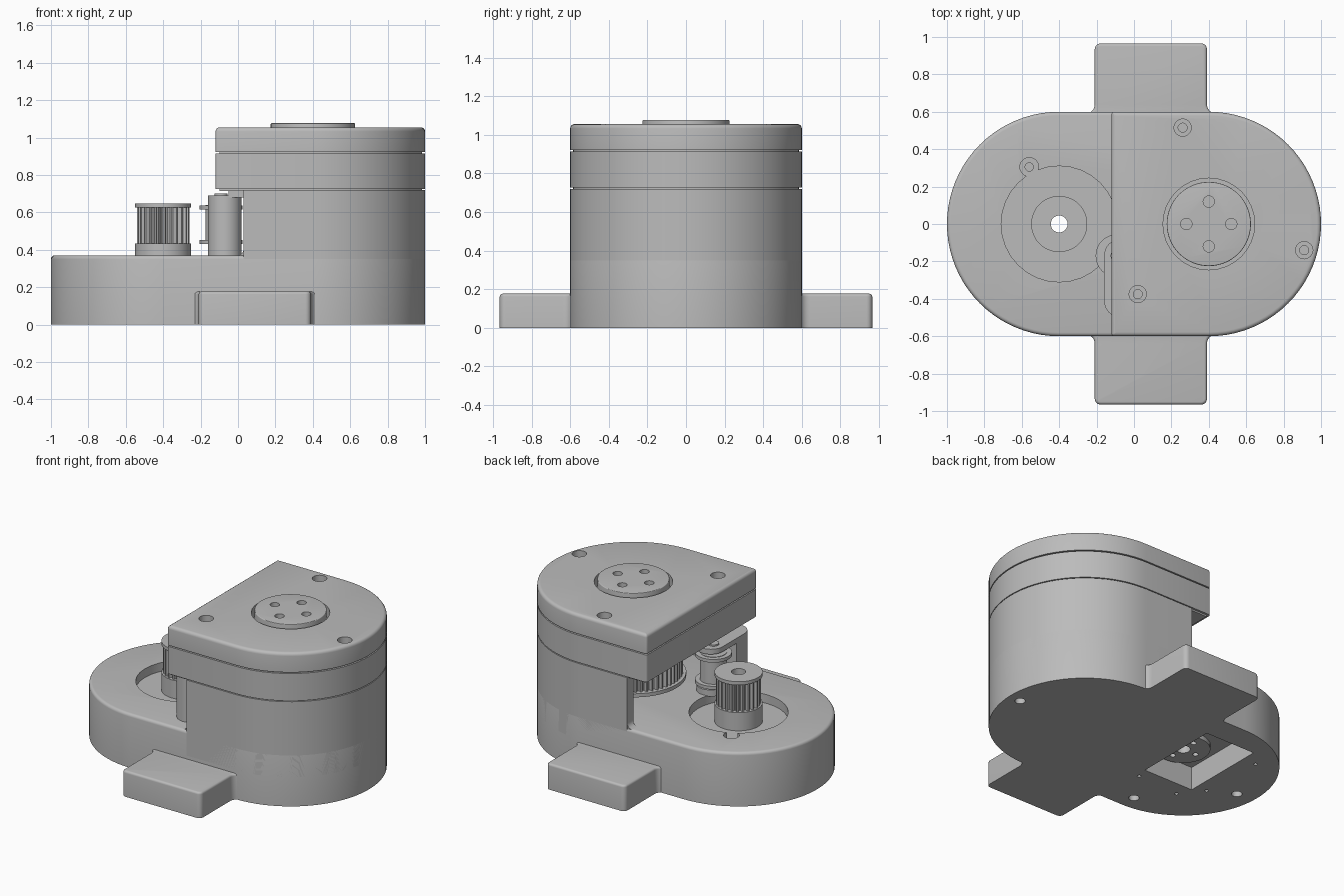
import bpy, bmesh, math
from math import cos, sin, pi

cube = bpy.data.objects.get("Cube")
if cube:
    bpy.data.objects.remove(cube, do_unlink=True)

grey = bpy.data.materials.new("plain grey")
grey.use_nodes = True
COLOR = (0.5, 0.5, 0.5, 1)
grey.diffuse_color = COLOR
grey.node_tree.nodes["Principled BSDF"].inputs["Base Color"].default_value = COLOR


def activate(obj):
    bpy.ops.object.select_all(action='DESELECT')
    obj.select_set(True)
    bpy.context.view_layer.objects.active = obj


def prism(name, outline, z0, z1, top_bevel=0, side_bevel=0):
    """Extrude an outline; optionally round its top rim and upright corners."""
    bm = bmesh.new()
    face = bm.faces.new([bm.verts.new((x, y, z0)) for x, y in outline])
    out = bmesh.ops.extrude_face_region(bm, geom=[face])
    for v in out["geom"]:
        if isinstance(v, bmesh.types.BMVert):
            v.co.z = z1
    bmesh.ops.recalc_face_normals(bm, faces=bm.faces)
    if side_bevel:
        edges = [e for e in bm.edges if abs(e.verts[0].co.z - e.verts[1].co.z) > 1e-4
                 and e.calc_face_angle() > 1]
        bmesh.ops.bevel(bm, geom=edges, offset=side_bevel, segments=4, profile=0.5, affect='EDGES')
    if top_bevel:
        edges = [e for e in bm.edges if min(v.co.z for v in e.verts) > z1 - 1e-4]
        bmesh.ops.bevel(bm, geom=edges, offset=top_bevel, segments=4, profile=0.5, affect='EDGES')
    mesh = bpy.data.meshes.new(name)
    bm.to_mesh(mesh)
    bm.free()
    mesh.materials.append(grey)
    obj = bpy.data.objects.new(name, mesh)
    bpy.context.collection.objects.link(obj)
    return obj


def arc(cx, cy, r, a0, a1, n=40):
    angles = [math.radians(a0 + (a1 - a0) * i / n) for i in range(n + 1)]
    return [(cx + r * cos(a), cy + r * sin(a)) for a in angles]


def disc(name, x, y, r, z0, z1, bevel=0, n=48):
    return prism(name, arc(x, y, r, 0, 360, n)[:-1], z0, z1, bevel)


def box(name, x0, x1, y0, y1, z0, z1, bevel=0, side=0):
    return prism(name, [(x0, y0), (x1, y0), (x1, y1), (x0, y1)], z0, z1, bevel, side)


def cut(obj, cutters):
    for c in cutters:
        mod = obj.modifiers.new("cut", 'BOOLEAN')
        mod.operation, mod.solver, mod.object = 'DIFFERENCE', 'EXACT', c
        activate(obj)
        bpy.ops.object.modifier_apply(modifier=mod.name)
        bpy.data.objects.remove(c, do_unlink=True)


def hole(x, y, r, z0, z1):
    return disc("hole_cutter", x, y, r, z0, z1, n=32)


def toothed(name, x, y, r, depth, teeth, z0, z1):
    pts = []
    for i in range(teeth):
        for k, rad in enumerate((r, r, r - depth, r - depth)):
            a = 2 * pi * (i + k / 4) / teeth
            pts.append((x + rad * cos(a), y + rad * sin(a)))
    return prism(name, pts, z0, z1)


def d_outline(x0, r=0.6):
    return [(x0, -r)] + arc(0.4, 0, r, -90, 90) + [(x0, r)]


MOTOR, OUTPUT, IDLER = (-0.4, 0), (0.4, 0), (-0.09, -0.17)

# Low base with motor recess, underside window and screw holes
base = prism("base", arc(0.4, 0, 0.6, -90, 90) + arc(-0.4, 0, 0.6, 90, 270), 0, 0.37, 0.02)
cutters = [hole(*MOTOR, 0.31, 0.31, 0.5), hole(-0.56, 0.305, 0.05, 0.31, 0.5),
           hole(-0.56, 0.305, 0.022, 0.2, 0.4), hole(*MOTOR, 0.045, -0.1, 0.4),
           box("window_cutter", -0.62, -0.24, -0.18, 0.42, -0.1, 0.16)]
cutters += [hole(x, y, 0.033, -0.1, 0.12) for x, y in ((0.91, -0.02), (-0.41, -0.49), (-0.87, -0.04))]
cutters += [hole(x, y, 0.012, -0.1, 0.06)
            for x, y in ((-0.58, -0.28), (-0.7, -0.13), (-0.72, 0.32), (-0.26, -0.26))]
cut(base, cutters)

# Motor face inside the underside window
motor = disc("motor_face", *MOTOR, 0.17, 0.13, 0.165)
cut(motor, [hole(*MOTOR, 0.045, 0, 0.3)]
    + [hole(-0.4 + 0.1 * cos(a), 0.1 * sin(a), 0.018, 0, 0.3) for a in (0, pi / 2, pi, 3 * pi / 2)])

# Mounting feet, flared where they meet the body
for name, s in (("front_foot", -1), ("back_foot", 1)):
    side = [(0.39, 0.94)] + arc(0.44, 0.64, 0.05, 180, 270, 6) + [(0.44, 0.5)]
    left = [(0.18 - x, y) for x, y in reversed(side)]
    tip = arc(0.36, 0.935, 0.03, 0, 90, 5) + arc(-0.18, 0.935, 0.03, 90, 180, 5)
    outline = list(reversed(side[1:])) + tip + list(reversed(left[:-1][::1]))[::-1][::-1]
    outline = side[1:][::-1] + tip + [(0.18 - x, y) for x, y in side[1:]]
    prism(name, [(x, s * y) for x, y in outline], 0, 0.177, 0.015)

# Tall housing, hollow and open towards the motor
housing = prism("housing", d_outline(0.03), 0.2, 0.72)
cut(housing, [prism("cavity_cutter", d_outline(-0.1, 0.53), 0.365, 0.8)])
for s in (-1, 1):
    fillet = [(0.03, 0.365), (-0.005, 0.37)] + [(x, z) for x, z in arc(-0.005, 0.405, 0.035, -90, 0, 6)]
    web = prism("housing_fillet", fillet[1:] + [(0.04, 0.405), (0.04, 0.365)], -0.035, 0.025)
    web.rotation_euler.x = pi / 2
    web.location.y = s * 0.56

# Upper ring, seams and lid
for name, z0, z1 in (("lower_seam", 0.715, 0.735), ("upper_seam", 0.905, 0.93)):
    prism(name, d_outline(-0.1, 0.585), z0, z1)
prism("upper_ring", d_outline(-0.12), 0.726, 0.914, 0, 0.015)
lid = prism("lid", d_outline(-0.12), 0.922, 1.055, 0.022, 0.015)
cutters = [hole(*OUTPUT, 0.245, 0.98, 1.2)]
for x, y in ((0.26, 0.515), (0.91, -0.14), (0.02, -0.375)):
    cutters += [hole(x, y, 0.046, 0.99, 1.2), hole(x, y, 0.024, 0.94, 1.1)]
cut(lid, cutters)

# Output flange with four bolt holes
flange = disc("output_flange", *OUTPUT, 0.225, 0.95, 1.077, 0.005, 64)
cut(flange, [hole(0.4 + 0.12 * cos(a), 0.12 * sin(a), 0.03, 1.0, 1.2)
             for a in (0, pi / 2, pi, 3 * pi / 2)])

# Motor pulley
parts = [disc("motor_pulley_hub", *MOTOR, 0.15, 0.305, 0.435),
         toothed("motor_pulley_teeth", *MOTOR, 0.14, 0.022, 24, 0.435, 0.625),
         disc("motor_pulley_rim", *MOTOR, 0.15, 0.625, 0.648)]
for p in parts:
    cut(p, [hole(*MOTOR, 0.045, 0.2, 0.8)])

# Driven pulley inside the housing
disc("driven_pulley_lower_rim", *OUTPUT, 0.33, 0.41, 0.435)
toothed("driven_pulley_teeth", *OUTPUT, 0.31, 0.022, 54, 0.435, 0.625)
disc("driven_pulley_upper_rim", *OUTPUT, 0.33, 0.625, 0.65)
disc("driven_shaft", *OUTPUT, 0.12, 0.36, 0.74)

# Belt tensioner: bracket, idler wheel and pin
bracket = arc(-0.07, -0.41, 0.09, 180, 360, 16) + arc(-0.07, -0.17, 0.09, 0, 180, 16)
prism("tensioner_top_plate", bracket, 0.655, 0.69)
prism("tensioner_bottom_plate", bracket, 0.365, 0.41)
prism("tensioner_wall", arc(-0.07, -0.41, 0.09, 180, 360, 16) + [(0.02, -0.32), (-0.16, -0.32)], 0.38, 0.69)
box("tensioner_stop", -0.05, 0.035, -0.5, -0.4, 0.68, 0.73)
disc("idler_pin", *IDLER, 0.035, 0.37, 0.7)
disc("idler_wheel", *IDLER, 0.085, 0.43, 0.64)
for name, z in (("idler_lower_rim", 0.43), ("idler_upper_rim", 0.615)):
    disc(name, *IDLER, 0.115, z, z + 0.022)

# Smooth shading with sharp edges kept
for obj in list(bpy.context.scene.objects):
    if obj.type == 'MESH':
        activate(obj)
        bpy.ops.object.shade_smooth_by_angle(angle=math.radians(35))
